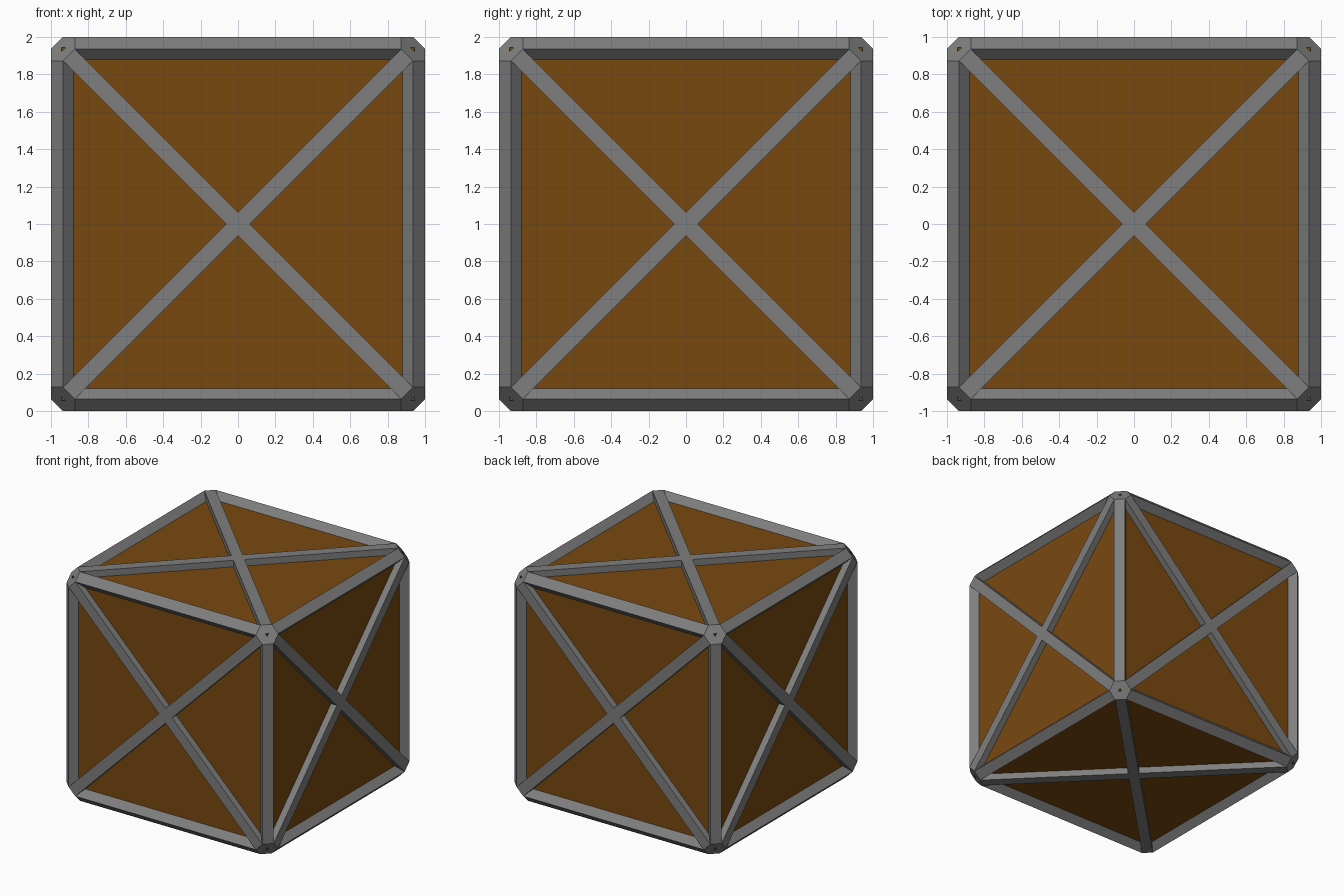
import bpy, bmesh, math
from itertools import permutations, product
from mathutils import Matrix, Vector

if "Cube" in bpy.data.objects:
    bpy.data.objects.remove(bpy.data.objects["Cube"])

T = 0.064          # half thickness of the diamond edge beams
RECESS = 0.057     # how far the panels sit behind the braces
LIFT = Matrix.Translation((0, 0, 1))


def material(name, rgb):
    m = bpy.data.materials.new(name)
    m.diffuse_color = (*rgb, 1)
    m.use_nodes = True
    m.node_tree.nodes["Principled BSDF"].inputs["Base Color"].default_value = m.diffuse_color
    return m


STEEL = material("grey metal", (0.21, 0.21, 0.21))
RUST = material("orange brown panel", (0.19, 0.066, 0.005))


def finish(bm, name, mat):
    bmesh.ops.recalc_face_normals(bm, faces=bm.faces)
    bm.transform(LIFT)
    me = bpy.data.meshes.new(name)
    bm.to_mesh(me)
    bm.free()
    me.materials.append(mat)
    bpy.context.collection.objects.link(bpy.data.objects.new(name, me))


def prism(bm, profile, z0, z1, mat):
    """Extrude a 2D profile from z0 to z1, placed by a matrix."""
    f = bm.faces.new([bm.verts.new(mat @ Vector((x, y, z0))) for x, y in profile])
    ext = bmesh.ops.extrude_face_region(bm, geom=[f], use_keep_orig=True)["geom"]
    shift = mat.to_3x3() @ Vector((0, 0, z1 - z0))
    bmesh.ops.translate(bm, vec=shift, verts=[v for v in ext if isinstance(v, bmesh.types.BMVert)])


# Recessed panels: one inner cube
bm = bmesh.new()
bmesh.ops.create_cube(bm, size=2 * (1 - RECESS))
finish(bm, "inner_panels", RUST)

# Edge beams: diamond section, four along each axis
turns = {"vertical": Matrix.Identity(4),
         "side": Matrix.Rotation(math.pi / 2, 4, "Y"),
         "depth": Matrix.Rotation(math.pi / 2, 4, "X")}
for label, rot in turns.items():
    bm = bmesh.new()
    for sx, sy in product((-1, 1), repeat=2):
        cx, cy = sx * (1 - T), sy * (1 - T)
        diamond = [(cx - T, cy), (cx, cy - T), (cx + T, cy), (cx, cy + T)]
        prism(bm, diamond, -1 + 2 * T, 1 - 2 * T, rot)
    finish(bm, label + "_edge_beams", STEEL)

# Corner caps: hexagonal cut face with a hidden inner point
bm = bmesh.new()
for signs in product((-1, 1), repeat=3):
    pts = list(permutations((0, T, 2 * T))) + [(2 * T,) * 3]
    verts = [bm.verts.new([s * (1 - d) for s, d in zip(signs, p)]) for p in pts]
    bmesh.ops.convex_hull(bm, input=verts)
bmesh.ops.dissolve_limit(bm, angle_limit=0.01, verts=bm.verts, edges=bm.edges)
finish(bm, "corner_caps", STEEL)

# Cross braces: one plus-shaped profile, turned 45 degrees, on every face
w, reach = T / math.sqrt(2), (1 - 1.5 * T) * math.sqrt(2)
cross = []
for i in range(4):
    r = Matrix.Rotation(math.pi / 4 + i * math.pi / 2, 2)
    cross += [r @ Vector(p) for p in ((reach, -w), (reach, w), (w, w))]
faces = {"top": (0, "X"), "bottom": (180, "X"), "front": (90, "X"),
         "back": (-90, "X"), "right": (90, "Y"), "left": (-90, "Y")}
for label, (deg, axis) in faces.items():
    bm = bmesh.new()
    prism(bm, cross, 1 - T, 1, Matrix.Rotation(math.radians(deg), 4, axis))
    finish(bm, label + "_cross_brace", STEEL)
